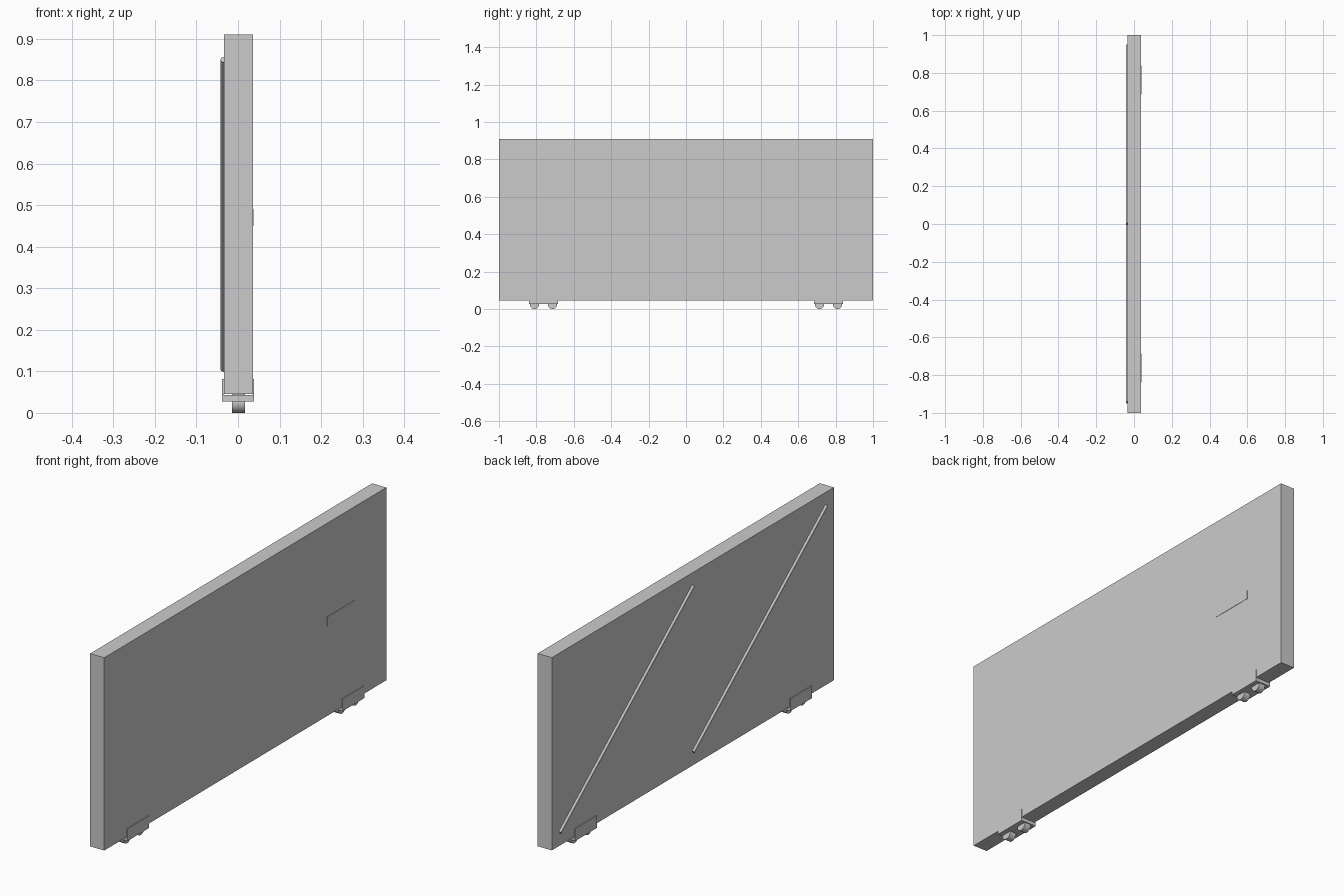
import bpy, bmesh, math
from mathutils import Vector

if "Cube" in bpy.data.objects:
    bpy.data.objects.remove(bpy.data.objects["Cube"])


def finish(bm, name, angle=30):
    bmesh.ops.recalc_face_normals(bm, faces=bm.faces)
    mesh = bpy.data.meshes.new(name)
    bm.to_mesh(mesh)
    bm.free()
    ob = bpy.data.objects.new(name, mesh)
    bpy.context.collection.objects.link(ob)
    bpy.ops.object.select_all(action='DESELECT')
    ob.select_set(True)
    bpy.context.view_layer.objects.active = ob
    bpy.ops.object.shade_smooth_by_angle(angle=math.radians(angle))
    return ob


def box(name, lo, hi):
    bm = bmesh.new()
    bmesh.ops.create_cube(bm, size=1)
    lo, hi = Vector(lo), Vector(hi)
    for v in bm.verts:
        v.co = (lo + hi) / 2 + v.co * (hi - lo)
    return finish(bm, name)


def rod(name, a, b, r, sides):
    a, b = Vector(a), Vector(b)
    bm = bmesh.new()
    bmesh.ops.create_cone(bm, cap_ends=True, segments=sides,
                          radius1=r, radius2=r, depth=(b - a).length)
    rot = (b - a).to_track_quat('Z', 'Y')
    for v in bm.verts:
        v.co = rot @ v.co + (a + b) / 2
    return finish(bm, name)


def extrude_y(name, profile, y0, y1):
    bm = bmesh.new()
    face = bm.faces.new([bm.verts.new((x, y0, z)) for x, z in profile])
    res = bmesh.ops.extrude_face_region(bm, geom=[face])
    for g in res['geom']:
        if isinstance(g, bmesh.types.BMVert):
            g.co.y = y1
    return finish(bm, name)


# Main slab and the shallow pull plate on its right face
box("panel", (-0.034, -1, 0.045), (0.036, 1, 0.91))
box("handle_plate", (0.03, 0.58, 0.45), (0.0375, 0.78, 0.49))

# Two diagonal rods half sunk in the left face
for i, y in enumerate((0.945, 0.0)):
    rod(f"diagonal_rod_{i + 1}", (-0.034, y, 0.105), (-0.034, y - 0.945, 0.85), 0.008, 16)

# U-shaped caster brackets wrapping the bottom edge, each with two wheels
channel = [(-0.038, 0.082), (-0.038, 0.027), (0.039, 0.027), (0.039, 0.082),
           (0.036, 0.082), (0.036, 0.043), (-0.034, 0.043), (-0.034, 0.082)]
for side, s in (("front", -1), ("back", 1)):
    extrude_y(f"{side}_bracket", channel, s * 0.685, s * 0.84)
    for i, y in enumerate((0.714, 0.81)):
        rod(f"{side}_wheel_{i + 1}", (-0.014, s * y, 0.025), (0.017, s * y, 0.025), 0.025, 24)
